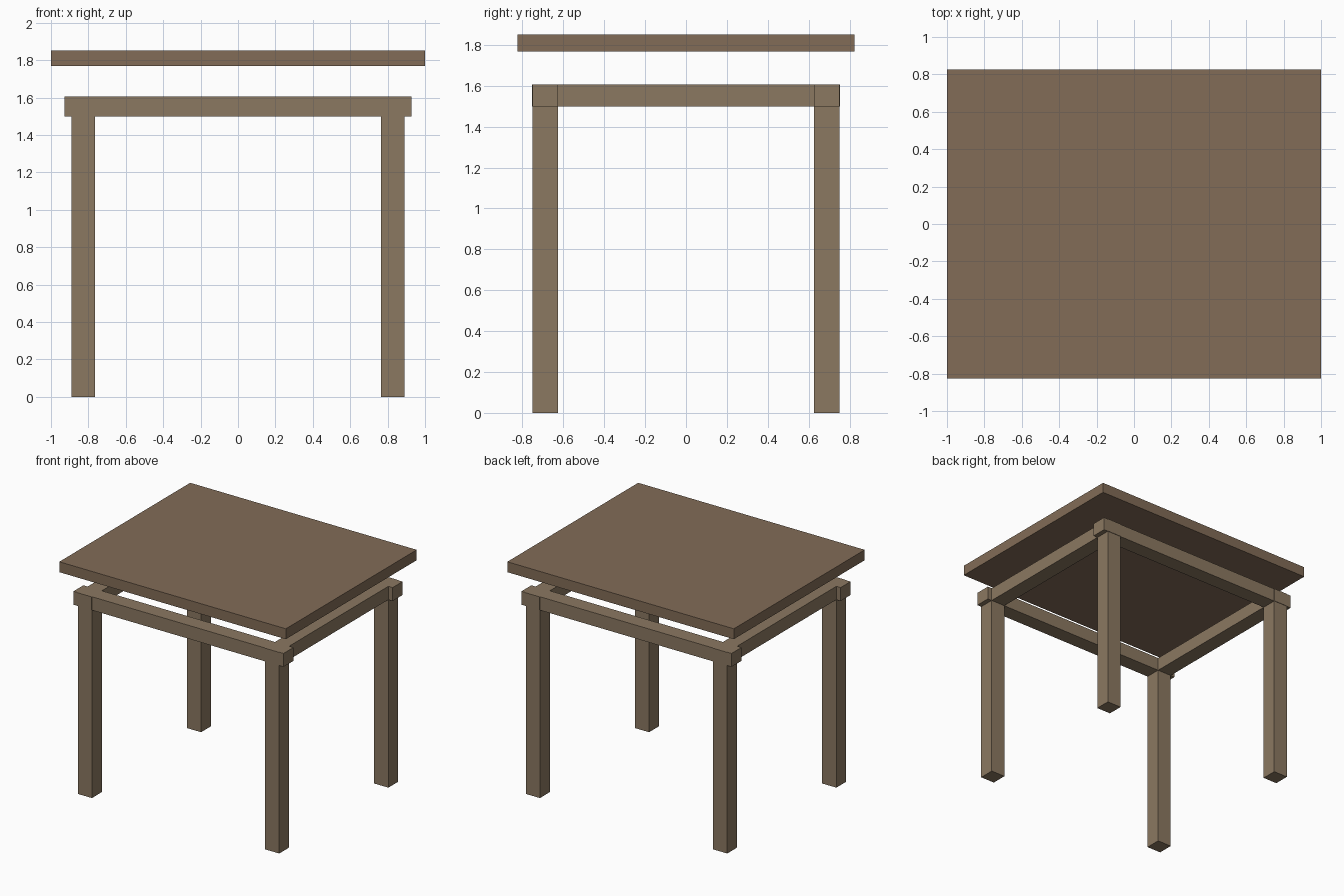
import bpy

if "Cube" in bpy.data.objects:
    bpy.data.objects.remove(bpy.data.objects["Cube"])


def material(name, color):
    mat = bpy.data.materials.new(name)
    mat.diffuse_color = color
    mat.use_nodes = True
    mat.node_tree.nodes["Principled BSDF"].inputs["Base Color"].default_value = mat.diffuse_color
    return mat


def box(name, center, size, mat):
    bpy.ops.mesh.primitive_cube_add(size=1, location=center)
    obj = bpy.context.object
    obj.name = name
    obj.scale = size
    bpy.ops.object.transform_apply(location=False, rotation=False, scale=True)
    obj.data.materials.append(mat)
    return obj


top_wood = material("top_wood", (0.223, 0.150, 0.095, 1))
frame_wood = material("frame_wood", (0.258, 0.188, 0.120, 1))

LEG = 0.125               # leg and rail thickness
LEG_X, LEG_Y = 0.827, 0.688
RAIL_LOW, RAIL_HIGH = 1.50, 1.607
RAIL_Z, RAIL_H = (RAIL_LOW + RAIL_HIGH) / 2, RAIL_HIGH - RAIL_LOW

# Table top, raised clear of the frame
box("table_top", (0, 0, 1.81), (2.0, 1.65, 0.083), top_wood)

# Four square legs
for y_name, sy in (("front", -1), ("back", 1)):
    for x_name, sx in (("left", -1), ("right", 1)):
        box(f"{y_name}_{x_name}_leg", (sx * LEG_X, sy * LEG_Y, RAIL_LOW / 2),
            (LEG, LEG, RAIL_LOW), frame_wood)

# Long rails overshoot the legs at both ends
for name, sy in (("front_rail", -1), ("back_rail", 1)):
    box(name, (0, sy * LEG_Y, RAIL_Z), (1.855, LEG, RAIL_H), frame_wood)

# Side rails run almost flush with the outer faces
for name, sx in (("left_rail", -1), ("right_rail", 1)):
    box(name, (sx * LEG_X, 0, RAIL_Z), (LEG, 1.508, RAIL_H), frame_wood)
